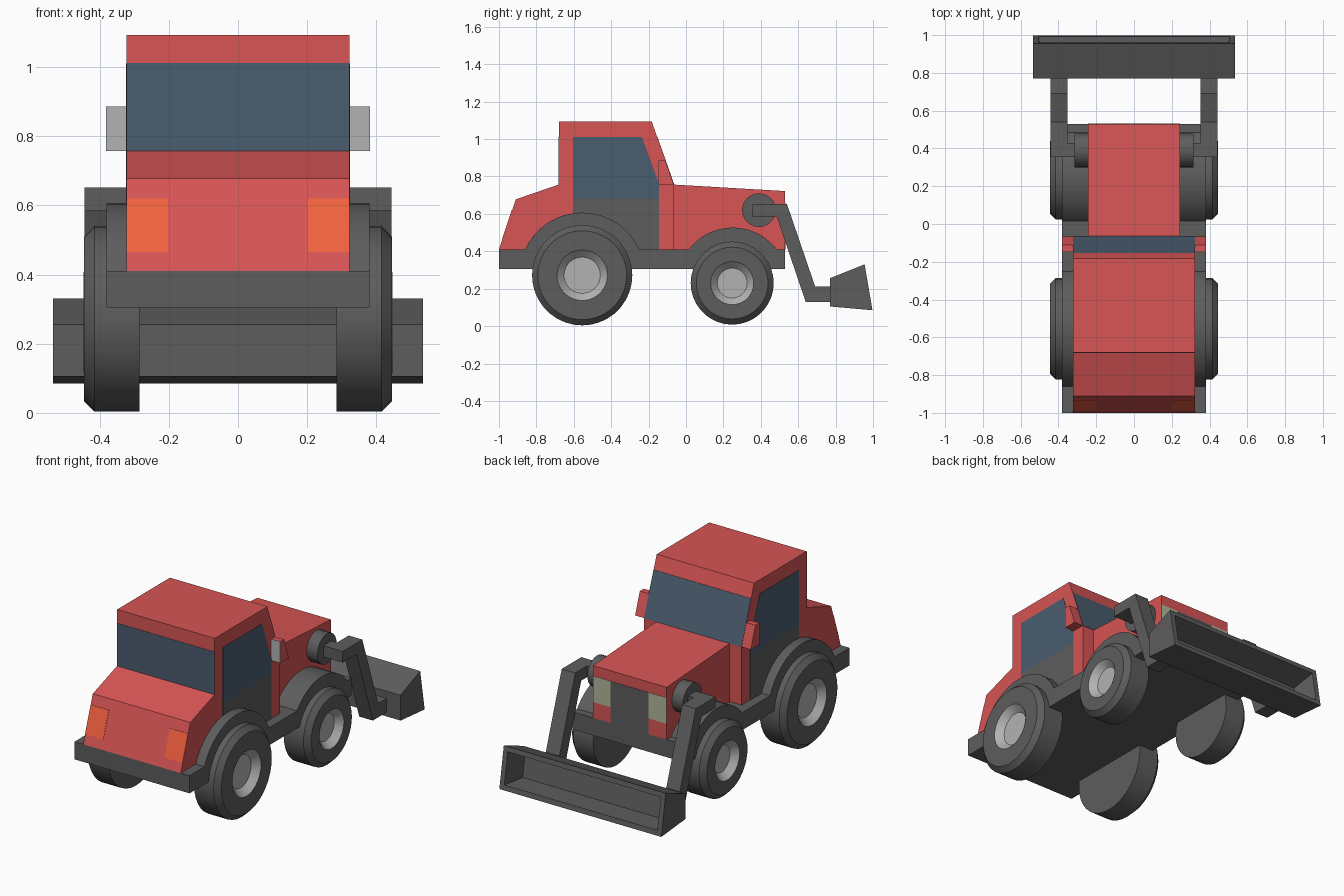
import bpy, bmesh, math

if "Cube" in bpy.data.objects:
    bpy.data.objects.remove(bpy.data.objects["Cube"])


def material(name, rgb):
    m = bpy.data.materials.new(name)
    m.diffuse_color = (*rgb, 1)
    m.use_nodes = True
    m.node_tree.nodes["Principled BSDF"].inputs["Base Color"].default_value = m.diffuse_color
    return m


RED = material("red_paint", (0.68, 0.09, 0.09))
DARK = material("dark_grey", (0.11, 0.11, 0.11))
GLASS = material("glass", (0.07, 0.11, 0.16))
METAL = material("light_metal", (0.45, 0.45, 0.45))
ORANGE = material("tail_orange", (0.90, 0.12, 0.05))
CREAM = material("lamp_cream", (0.45, 0.47, 0.33))


def finish(name, bm, mat, smooth=False):
    bmesh.ops.recalc_face_normals(bm, faces=bm.faces[:])
    me = bpy.data.meshes.new(name)
    bm.to_mesh(me)
    bm.free()
    me.materials.append(mat)
    if smooth:
        me.polygons.foreach_set("use_smooth", [True] * len(me.polygons))
        me.set_sharp_from_angle(angle=math.radians(25))
    ob = bpy.data.objects.new(name, me)
    bpy.context.collection.objects.link(ob)
    return ob


def prism_bm(profile, x0, x1):
    bm = bmesh.new()
    face = bm.faces.new([bm.verts.new((x0, y, z)) for y, z in profile])
    ext = bmesh.ops.extrude_face_region(bm, geom=[face])["geom"]
    for v in ext:
        if isinstance(v, bmesh.types.BMVert):
            v.co.x = x1
    bmesh.ops.recalc_face_normals(bm, faces=bm.faces[:])
    return bm


def prism(name, profile, x0, x1, mat, smooth=False):
    """Side profile in (y, z), extruded across x."""
    return finish(name, prism_bm(profile, x0, x1), mat, smooth)


def rect(y0, y1, z0, z1):
    return [(y0, z0), (y1, z0), (y1, z1), (y0, z1)]


def arc(cy, cz, r, a0, a1, n):
    return [(cy + r * math.cos(a0 + (a1 - a0) * i / n),
             cz + r * math.sin(a0 + (a1 - a0) * i / n)) for i in range(n + 1)]


def slanted(a, b, z0, z1, t):
    """Thin panel lying on the line a-b between two heights, proud by t in y."""
    def at(z):
        return a[0] + (b[0] - a[0]) * (z - a[1]) / (b[1] - a[1])
    return [(at(z0), z0), (at(z0) + t, z0), (at(z1) + t, z1), (at(z1), z1)]


def lathe(name, profile, cy, cz, mat, side, steps=36):
    """Revolve an (x, radius) profile about a wheel axle."""
    bm = bmesh.new()
    vs = [bm.verts.new((side * x, cy, cz + r)) for x, r in profile]
    es = [bm.edges.new(p) for p in zip(vs, vs[1:])]
    bmesh.ops.spin(bm, geom=vs + es, cent=(0, cy, cz), axis=(1, 0, 0),
                   angle=2 * math.pi, steps=steps, use_duplicate=False)
    bmesh.ops.remove_doubles(bm, verts=bm.verts[:], dist=1e-4)
    return finish(name, bm, mat, True)


# chassis slab, cab and hood
prism("chassis", rect(-1, 0.53, 0.305, 0.41), -0.38, 0.38, DARK)
prism("cab", [(-1, 0.41), (-0.91, 0.678), (-0.68, 0.757), (-0.68, 1.093),
              (-0.183, 1.093), (-0.065, 0.757), (-0.065, 0.41)],
      -0.322, 0.322, RED)
prism("hood", [(-0.07, 0.41), (0.53, 0.41), (0.53, 0.722), (-0.07, 0.757)],
      -0.243, 0.243, RED)

# glazing and door panels, flush with the cab skin
T = 0.002
prism("side_windows", [(-0.605, 0.68), (-0.145, 0.68), (-0.145, 0.76),
                       (-0.235, 1.01), (-0.605, 1.01)],
      -0.322 - T, 0.322 + T, GLASS)
prism("doors", rect(-0.605, -0.145, 0.41, 0.68), -0.322 - T, 0.322 + T, DARK)
prism("rear_window", rect(-0.68 - T, -0.679, 0.757, 1.012), -0.322, 0.322, GLASS)
prism("windscreen", slanted((-0.065, 0.757), (-0.183, 1.093), 0.757, 1.012, T),
      -0.322, 0.322, GLASS)

# grille
prism("grille", rect(0.529, 0.53 + T, 0.41, 0.66), -0.125, 0.125, DARK)

# loader bucket: hollowed through its front face
bm = prism_bm([(0.77, 0.105), (0.997, 0.085), (0.955, 0.33), (0.77, 0.256)],
              -0.535, 0.535)
front = max(bm.faces, key=lambda f: f.calc_center_median().y)
bmesh.ops.inset_individual(bm, faces=[front], thickness=0.042)
bmesh.ops.inset_individual(bm, faces=[front], thickness=0.03, depth=-0.14)
finish("bucket", bm, DARK)

ARM = [(0.355, 0.585), (0.485, 0.585), (0.64, 0.13), (0.775, 0.13),
       (0.775, 0.213), (0.69, 0.213), (0.54, 0.652), (0.355, 0.652)]

for side, tag in ((1, "right"), (-1, "left")):
    # wheel arches
    for end, cy, cz, r, x0 in (("rear", -0.555, 0.272, 0.335, 0.2),
                               ("front", 0.25, 0.232, 0.295, 0.2)):
        a = math.asin((0.40 - cz) / r)
        prism(f"{end}_fender_{tag}", arc(cy, cz, r, a, math.pi - a, 16),
              side * x0, side * 0.38, DARK, True)

    # wheels: tyre with bevelled shoulder, recessed light rim
    for end, cy, cz, r, rim, hub in (("rear", -0.555, 0.272, 0.268, 0.135, 0.097),
                                     ("front", 0.247, 0.23, 0.222, 0.115, 0.08)):
        lathe(f"{end}_tyre_{tag}", [(0.285, 0), (0.285, r), (0.415, r),
                                    (0.445, r - 0.03), (0.445, rim),
                                    (0.405, hub), (0.405, 0)],
              cy, cz, DARK, side)
        lathe(f"{end}_rim_{tag}", [(0.446, rim), (0.407, hub), (0.407, 0)],
              cy, cz, METAL, side)

    # loader arm, its cross link and pivot drum
    prism(f"loader_arm_{tag}", ARM, side * 0.353, side * 0.443, DARK)
    prism(f"arm_link_{tag}", rect(0.355, 0.43, 0.585, 0.652),
          side * 0.30, side * 0.36, DARK)
    prism(f"arm_pivot_{tag}", arc(0.39, 0.62, 0.09, 0, 2 * math.pi * 23 / 24, 23),
          side * 0.23, side * 0.315, DARK, True)

    # wing mirror with a light rear plate
    prism(f"mirror_{tag}", [(-0.145, 0.757), (-0.065, 0.757),
                            (-0.11, 0.885), (-0.145, 0.885)],
          side * 0.315, side * 0.382, RED)
    prism(f"mirror_glass_{tag}", rect(-0.145 - T, -0.144, 0.757, 0.885),
          side * 0.322, side * 0.382, METAL)

    # headlamps and tail lamps
    prism(f"headlamp_{tag}", rect(0.529, 0.53 + T, 0.505, 0.66),
          side * 0.125, side * 0.243, CREAM)
    prism(f"tail_lamp_{tag}",
          slanted((-1, 0.41), (-0.91, 0.678), 0.465, 0.62, -T),
          side * 0.202, side * 0.322, ORANGE)
